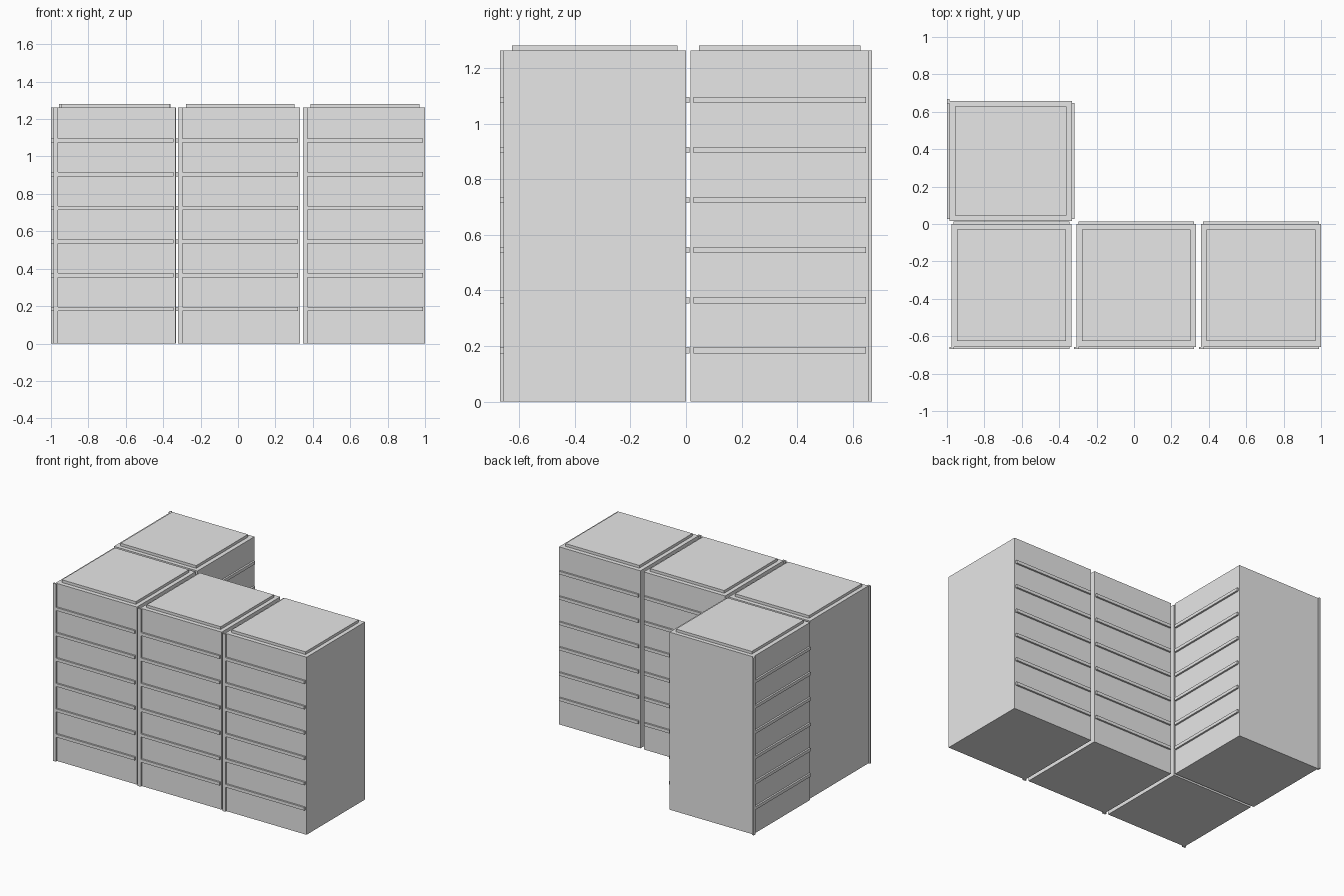
import bpy, math
from mathutils import Matrix, Vector

if "Cube" in bpy.data.objects:
    bpy.data.objects.remove(bpy.data.objects["Cube"])

grey = bpy.data.materials.new("light_grey")
grey.diffuse_color = (0.8, 0.8, 0.8, 1)
grey.use_nodes = True
grey.node_tree.nodes["Principled BSDF"].inputs["Base Color"].default_value = grey.diffuse_color

H = 1.262            # tower height
HX, HY = 0.32, 0.3285  # half width and half depth of a tower
OUT = 0.0125         # how far the trim stands out from the walls


def box(name, lo, hi, place):
    """Flat-faced box between two corners, moved by the tower's placement."""
    x0, y0, z0 = lo
    x1, y1, z1 = hi
    verts = [place @ Vector((x, y, z)) for z in (z0, z1)
             for x, y in ((x0, y0), (x1, y0), (x1, y1), (x0, y1))]
    faces = [(3, 2, 1, 0), (4, 5, 6, 7)]
    faces += [(i, (i + 1) % 4, (i + 1) % 4 + 4, i + 4) for i in range(4)]
    mesh = bpy.data.meshes.new(name)
    mesh.from_pydata(verts, [], faces)
    mesh.materials.append(grey)
    obj = bpy.data.objects.new(name, mesh)
    bpy.context.collection.objects.link(obj)


def tower(x, y, turn=0):
    place = Matrix.Translation((x, y, 0)) @ Matrix.Rotation(math.radians(turn), 4, 'Z')
    # main block and raised roof slab
    box("tower_block", (-HX, -HY, 0), (HX, HY, H), place)
    box("roof_slab", (-0.291, -0.298, H), (0.291, 0.298, 1.281), place)
    # full-height strip on the front left corner
    box("corner_strip", (-HX - 0.012, -HY - OUT, 0), (-HX + 0.012, -HY, H), place)
    # floor ledges on front and back
    for k in range(6):
        z = 0.185 + 0.18 * k
        box("front_ledge", (-0.31, -HY - OUT, z - 0.011), (0.31, -HY, z + 0.011), place)
        box("back_ledge", (-0.31, HY, z - 0.011), (0.31, HY + OUT, z + 0.011), place)


# front row of three towers
for i in range(3):
    tower(-0.655 + 0.667 * i, -0.3285)
# rear tower, a quarter turn so its front looks left
tower(-0.659, 0.337, -90)
